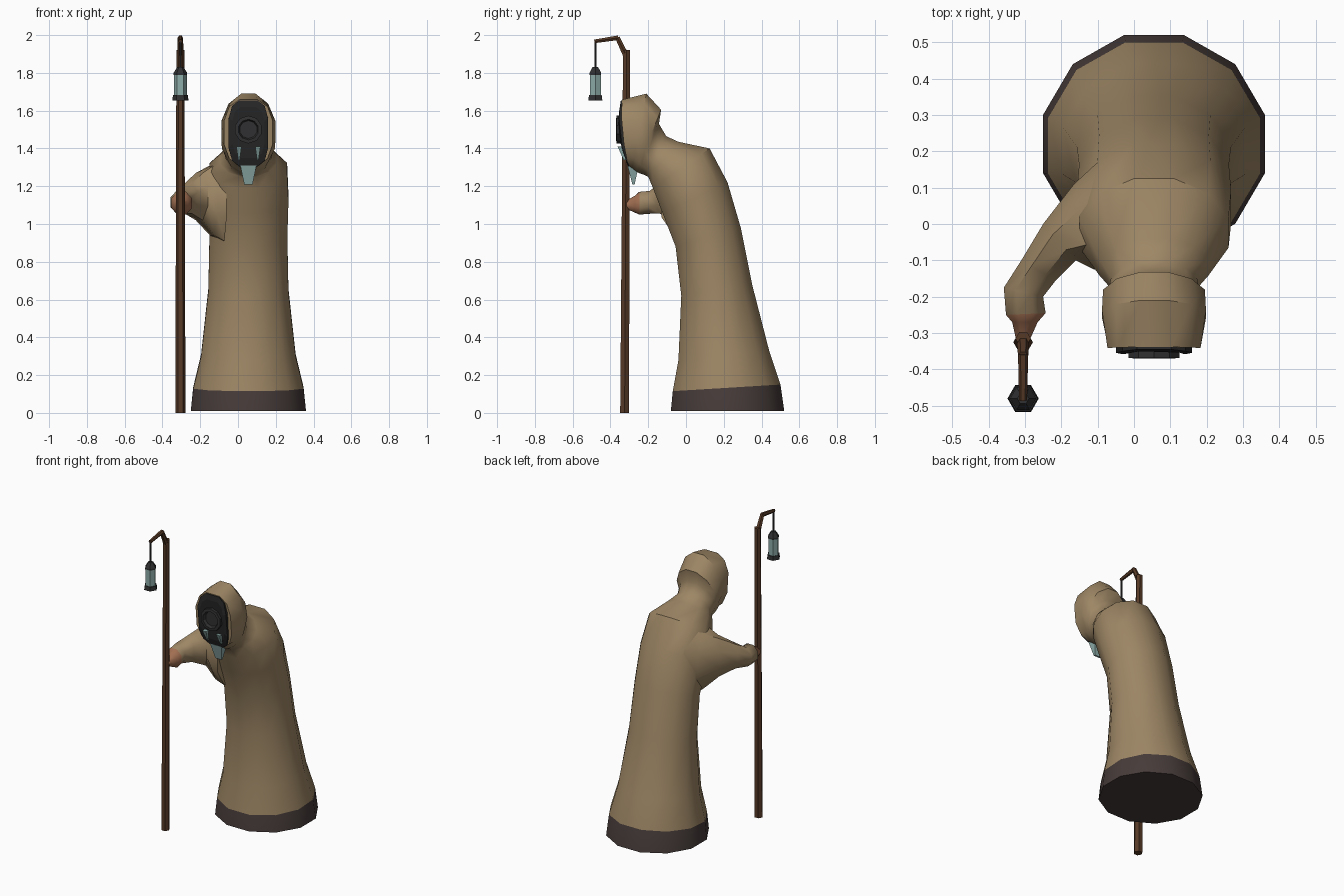
import bpy, math
from mathutils import Vector as V

if "Cube" in bpy.data.objects:
    bpy.data.objects.remove(bpy.data.objects["Cube"])


def material(name, rgb):
    m = bpy.data.materials.new(name)
    m.diffuse_color = (*rgb, 1)
    m.use_nodes = True
    m.node_tree.nodes["Principled BSDF"].inputs["Base Color"].default_value = m.diffuse_color
    return m


CLOTH = material("tan cloth", (0.34, 0.24, 0.13))
HEM = material("dark hem", (0.062, 0.045, 0.042))
SHADOW = material("hood shadow", (0.02, 0.02, 0.02))
IRON = material("dark iron", (0.03, 0.03, 0.032))
WOOD = material("brown wood", (0.095, 0.042, 0.02))
SKIN = material("skin", (0.36, 0.16, 0.085))
PALE = material("pale teal", (0.27, 0.42, 0.40))


def loft(name, rings, sides, mats, band_mat=None, smooth=None, turn=0.5):
    """Skin rings given as (centre, half axis a, half axis b, squareness power, bulge)."""
    verts, faces, idx = [], [], []
    grow = 1 / math.cos(math.pi / sides) if turn else 1
    for c, a, b, p, bulge in rings:
        for i in range(sides):
            t = 2 * math.pi * (i + turn) / sides
            cs, sn = math.cos(t) * grow, math.sin(t) * grow
            if p != 1:
                cs = math.copysign(min(abs(cs), 1) ** p, cs)
                sn = math.copysign(min(abs(sn), 1) ** p, sn)
            verts.append(V(c) + V(a) * cs + V(b) * sn + V((0, -bulge * (1 - min(1, sn * sn)), 0)))
    for r in range(len(rings) - 1):
        for i in range(sides):
            j = (i + 1) % sides
            faces.append((r * sides + i, r * sides + j, (r + 1) * sides + j, (r + 1) * sides + i))
            idx.append(band_mat(r) if band_mat else 0)
    top = (len(rings) - 1) * sides
    faces += [tuple(reversed(range(sides))), tuple(range(top, top + sides))]
    idx += [idx[0], idx[-1]]
    me = bpy.data.meshes.new(name)
    me.from_pydata(verts, [], faces)
    for m in mats:
        me.materials.append(m)
    for f, k in zip(me.polygons, idx):
        f.material_index = k
    ob = bpy.data.objects.new(name, me)
    bpy.context.collection.objects.link(ob)
    bpy.ops.object.select_all(action='DESELECT')
    bpy.context.view_layer.objects.active = ob
    ob.select_set(True)
    bpy.ops.object.mode_set(mode='EDIT')
    bpy.ops.mesh.select_all(action='SELECT')
    bpy.ops.mesh.normals_make_consistent(inside=False)
    bpy.ops.object.mode_set(mode='OBJECT')
    if smooth:
        bpy.ops.object.shade_smooth_by_angle(angle=math.radians(smooth))
    return ob


def tilted(x, fy, fz, by, bz, rx, p=1, bulge=0):
    """Ring spanning from a front point to a back point in the side view."""
    return ((x, (fy + by) / 2, (fz + bz) / 2), (rx, 0, 0), (0, (by - fy) / 2, (bz - fz) / 2), p, bulge)


def span(ox, oy, ix, iy, z0, z1):
    """Sleeve ring from an outer to an inner plan point."""
    return (((ox + ix) / 2, (oy + iy) / 2, (z0 + z1) / 2),
            ((ix - ox) / 2, (iy - oy) / 2, 0), (0, 0, (z1 - z0) / 2), 1, 0)


def disc(x, y, z, r):
    return ((x, y, z), (r, 0, 0), (0, r, 0), 1, 0)


def rod(name, p0, p1, r0, r1, sides, mat):
    p0, p1 = V(p0), V(p1)
    d = (p1 - p0).normalized()
    a = V((1, 0, 0))
    b = d.cross(a).normalized()
    return loft(name, [(p0, a * r0, b * r0, 1, 0), (p1, a * r1, b * r1, 1, 0)], sides, [mat], turn=0)


CX = 0.055
# robe with dark hem, leaning forward up to the shoulders, neck and hood
robe = [tilted(CX, -0.08, 0.01, 0.52, 0.01, 0.305),
        tilted(CX, -0.07, 0.115, 0.50, 0.15, 0.292),
        tilted(CX, -0.04, 0.28, 0.44, 0.33, 0.25),
        tilted(CX, -0.025, 0.62, 0.35, 0.68, 0.212),
        tilted(CX, -0.055, 0.88, 0.29, 0.98, 0.206),
        tilted(CX, -0.125, 1.06, 0.22, 1.22, 0.212),
        tilted(CX, -0.175, 1.19, 0.125, 1.40, 0.205),
        tilted(CX, -0.20, 1.25, -0.04, 1.435, 0.15),
        tilted(CX, -0.22, 1.26, -0.105, 1.465, 0.118),
        tilted(CX, -0.25, 1.27, -0.143, 1.53, 0.125),
        tilted(CX, -0.265, 1.28, -0.132, 1.605, 0.14),
        tilted(CX, -0.285, 1.295, -0.21, 1.69, 0.143),
        tilted(CX, -0.305, 1.31, -0.338, 1.658, 0.128, 0.75, 0.015)]
loft("hooded_robe", robe, 12, [HEM, CLOTH], lambda r: int(r > 0), 45)

# dark hood opening
loft("hood_opening",
     [tilted(CX, -0.285, 1.31, -0.30, 1.65, 0.105, 0.6),
      tilted(CX, -0.307, 1.305, -0.345, 1.655, 0.104, 0.6, 0.025),
      tilted(CX, -0.322, 1.35, -0.35, 1.62, 0.085, 0.6, 0.02)],
     12, [SHADOW])
# shadowed round face: raised rim around a sunken disc
face = []
for y, r in ((-0.33, 0.07), (-0.368, 0.07), (-0.37, 0.052), (-0.352, 0.045)):
    face.append(((CX, y, 1.5), (r, 0, 0), (0, 0, r), 1, 0))
loft("face_rim", face, 10, [IRON])

# beard and moustache tips
loft("beard", [((CX, -0.28, 1.31), (0.043, 0, 0), (0, 0.03, 0), 0.01, 0),
               ((CX, -0.278, 1.21), (0.022, 0, 0), (0, 0.006, 0), 0.01, 0)], 4, [PALE])
for side in (-1, 1):
    x = CX + side * 0.05
    loft("moustache_tip", [((x, -0.34, 1.41), (0.014, 0, 0), (0, 0.022, 0), 1, 0),
                           ((x, -0.325, 1.34), (0.004, 0, 0), (0, 0.006, 0), 1, 0)], 4, [PALE])

# sleeve reaching forward, ending in the hand
sleeve = [span(-0.10, 0.17, -0.06, -0.13, 0.91, 1.34),
          span(-0.165, 0.11, -0.11, -0.125, 0.94, 1.31),
          span(-0.25, 0.0, -0.16, -0.10, 1.02, 1.27),
          span(-0.31, -0.10, -0.215, -0.155, 1.055, 1.215),
          span(-0.358, -0.175, -0.25, -0.20, 1.055, 1.175),
          span(-0.352, -0.25, -0.243, -0.245, 1.05, 1.17),
          span(-0.335, -0.27, -0.265, -0.27, 1.06, 1.15),
          span(-0.325, -0.315, -0.285, -0.315, 1.08, 1.125)]
loft("sleeve_and_hand", sleeve, 8, [CLOTH, SKIN], lambda r: int(r > 4), 50)

# staff with bent crook
SX = -0.305
rod("staff", (SX, -0.325, 0), (SX, -0.315, 1.92), 0.027, 0.021, 6, WOOD)
rod("crook_rise", (SX, -0.312, 1.88), (SX, -0.363, 1.987), 0.018, 0.014, 6, WOOD)
rod("crook_arm", (SX, -0.358, 1.986), (SX, -0.485, 1.967), 0.014, 0.011, 6, WOOD)

# hanging lantern
LY = -0.48
rod("lantern_cord", (SX, LY, 1.97), (SX, LY, 1.82), 0.006, 0.006, 6, IRON)
loft("lantern_cap", [disc(SX, LY, z, r) for z, r in ((1.79, 0.036), (1.80, 0.036), (1.832, 0.016))],
     6, [IRON], turn=0)
loft("lantern_glass", [disc(SX, LY, z, 0.034) for z in (1.68, 1.79)], 6, [PALE], turn=0)
loft("lantern_base", [disc(SX, LY, z, r) for z, r in ((1.655, 0.043), (1.682, 0.039))],
     6, [IRON], turn=0)
